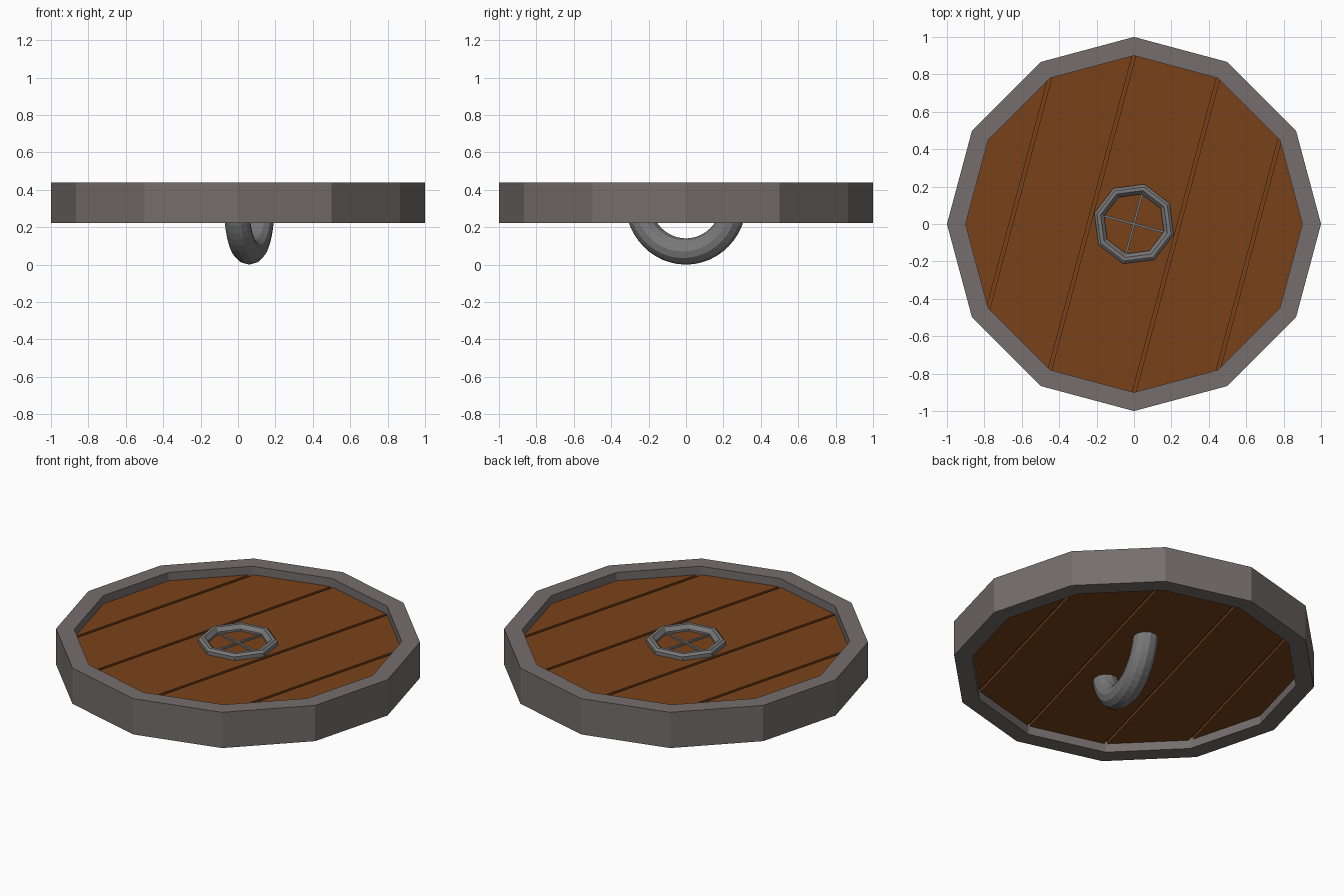
import bpy, bmesh
from math import sin, cos, pi, radians
from mathutils import Vector

if "Cube" in bpy.data.objects:
    bpy.data.objects.remove(bpy.data.objects["Cube"])

MID = 0.33                    # height of the middle of the disc
GRAIN = radians(75)           # direction of planks, grip and cross bars


def material(name, rgb):
    m = bpy.data.materials.new(name)
    m.diffuse_color = (*rgb, 1)
    m.use_nodes = True
    m.node_tree.nodes["Principled BSDF"].inputs["Base Color"].default_value = m.diffuse_color
    return m


WOOD = material("wood", (0.19, 0.055, 0.01))
IRON = material("iron", (0.18, 0.155, 0.155))
STEEL = material("steel", (0.19, 0.19, 0.19))


def finish(name, bm, mat):
    bmesh.ops.recalc_face_normals(bm, faces=bm.faces)
    me = bpy.data.meshes.new(name)
    bm.to_mesh(me)
    bm.free()
    me.materials.append(mat)
    ob = bpy.data.objects.new(name, me)
    bpy.context.collection.objects.link(ob)
    return ob


def lathe(name, profile, sides, start, mat):
    """Closed (radius, z) profile swept round z with few flat sides."""
    bm = bmesh.new()
    rings = []
    for i in range(sides):
        a = start + 2 * pi * i / sides
        rings.append([bm.verts.new((r * cos(a), r * sin(a), z)) for r, z in profile])
    n = len(profile)
    for i in range(sides):
        A, B = rings[i], rings[(i + 1) % sides]
        for j in range(n):
            k = (j + 1) % n
            bm.faces.new((A[j], B[j], B[k], A[k]))
    return finish(name, bm, mat)


def disc(radius, z0, z1):
    """Twelve-sided solid disc."""
    bm = bmesh.new()
    ring = [bm.verts.new((radius * cos(i * pi / 6), radius * sin(i * pi / 6), z0))
            for i in range(12)]
    f = bm.faces.new(ring)
    ext = bmesh.ops.extrude_face_region(bm, geom=[f])
    for v in ext["geom"]:
        if isinstance(v, bmesh.types.BMVert):
            v.co.z = z1
    return bm


def trim(bm, point, normal):
    """Cut away everything on the normal side and cap the cut."""
    geom = bm.verts[:] + bm.edges[:] + bm.faces[:]
    cut = bmesh.ops.bisect_plane(bm, geom=geom, plane_co=point, plane_no=normal,
                                 clear_outer=True)
    edges = [e for e in cut["geom_cut"] if isinstance(e, bmesh.types.BMEdge)]
    bmesh.ops.holes_fill(bm, edges=edges, sides=0)


# Iron rim
lathe("rim", [(1.0, 0.222), (1.0, 0.438), (0.9, 0.438), (0.9, 0.222)], 12, 0, IRON)

# Planks, separated by narrow grooves
across = Vector((sin(GRAIN), -cos(GRAIN), 0))
o1, o2 = 0.9 * cos(radians(75)), 0.9 * cos(radians(45))
cuts = [-1.0, -o2, -o1, o1, o2, 1.0]
GAP = 0.009
for i in range(5):
    bm = disc(0.905, MID - 0.056, MID + 0.058)
    if i > 0:
        trim(bm, across * (cuts[i] + GAP), -across)
    if i < 4:
        trim(bm, across * (cuts[i + 1] - GAP), across)
    finish(f"plank_{i + 1}", bm, WOOD)

# Thin core that closes the bottom of the grooves
finish("plank_backing", disc(0.9, MID - 0.04, MID + 0.04), WOOD)

# Octagonal boss ring on the front face
top = MID + 0.058
lathe("boss_ring", [(0.22, top - 0.02), (0.22, top + 0.022), (0.205, top + 0.034),
                    (0.185, top + 0.034), (0.165, top + 0.012), (0.165, top - 0.02)],
      8, radians(30), STEEL)

# Crossed bars inside the boss ring
for i in range(2):
    bm = bmesh.new()
    bmesh.ops.create_cube(bm, size=1)
    bmesh.ops.scale(bm, vec=(0.34, 0.012, 0.02), verts=bm.verts)
    bar = finish(f"boss_bar_{i + 1}", bm, STEEL)
    bar.location.z = top
    bar.rotation_euler.z = GRAIN + i * pi / 2

# Grip: half a torus hanging below the planks
bm = bmesh.new()
R, r, SEG, SIDES = 0.265, 0.07, 24, 12
rings = []
for i in range(SEG + 1):
    a = pi + pi * i / SEG
    ring = []
    for j in range(SIDES):
        b = 2 * pi * j / SIDES
        d = R + r * cos(b)
        ring.append(bm.verts.new((d * cos(a), r * sin(b), d * sin(a))))
    rings.append(ring)
for A, B in zip(rings, rings[1:]):
    for j in range(SIDES):
        k = (j + 1) % SIDES
        bm.faces.new((A[j], B[j], B[k], A[k]))
bm.faces.new(rings[0])
bm.faces.new(rings[-1])
grip = finish("grip", bm, STEEL)
grip.location = (0.06, 0, R + r)
grip.rotation_euler.z = GRAIN
